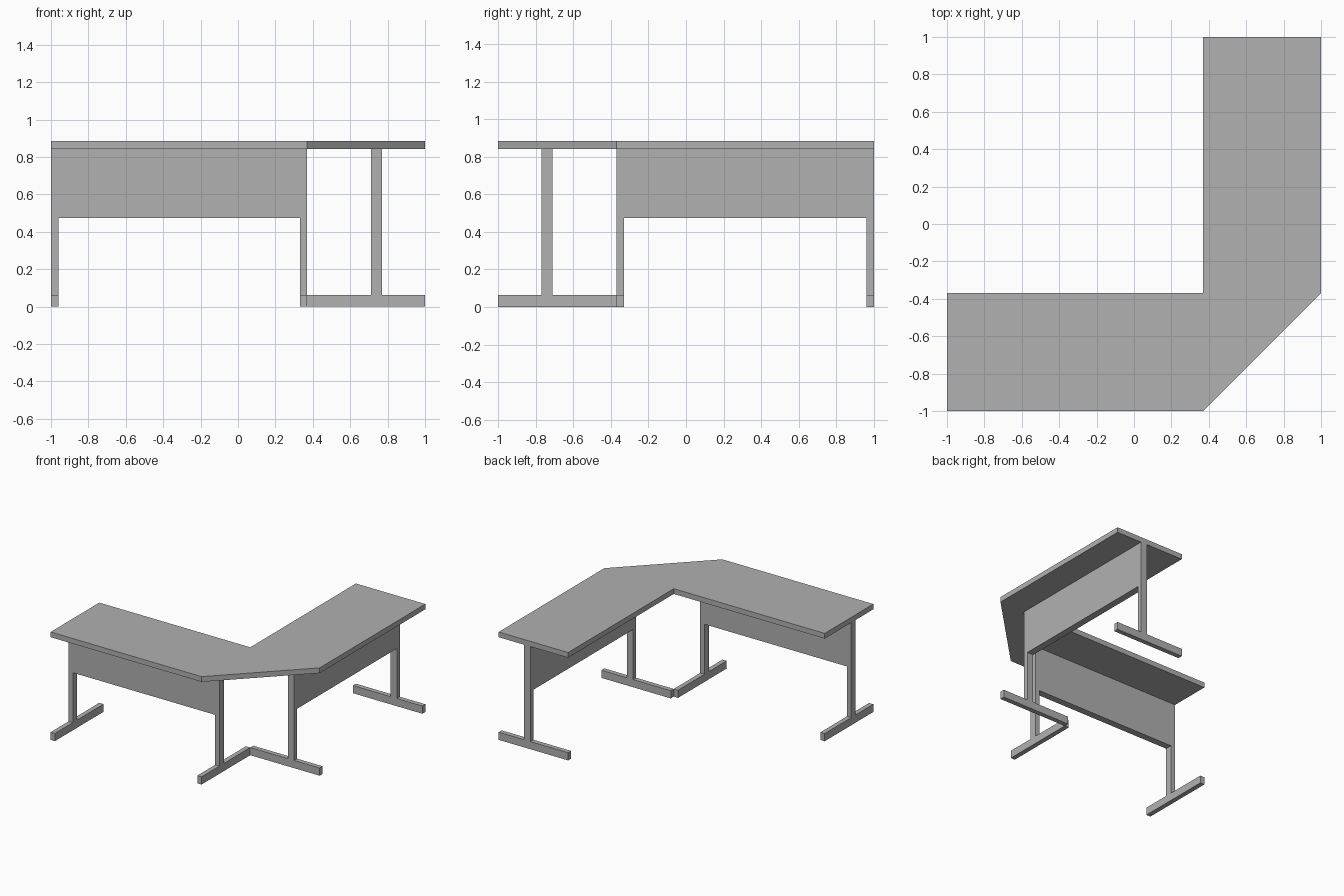
import bpy
import bmesh
from mathutils import Matrix, Vector

cube = bpy.data.objects.get("Cube")
if cube:
    bpy.data.objects.remove(cube, do_unlink=True)

grey = bpy.data.materials.new("light grey")
grey.use_nodes = True
colour = (0.44, 0.44, 0.44, 1)
grey.diffuse_color = colour
grey.node_tree.nodes["Principled BSDF"].inputs["Base Color"].default_value = colour

INNER = 0.37          # where the two wings meet
TOP, UNDER = 0.885, 0.842
FOOT_H = 0.063
LEG_T = 0.039         # leg thickness along the wing
PANEL_Z = 0.473       # lower edge of the modesty panel
BACK, FRONT = -0.712, -0.769

# Reflection across the corner diagonal: (x, y) -> (-y, -x)
DIAGONAL = Matrix(((0, -1, 0, 0), (-1, 0, 0, 0), (0, 0, 1, 0), (0, 0, 0, 1)))


def prism(name, outline, sweep, transform=None):
    """Extrude a flat outline of 3D points along the sweep vector."""
    bm = bmesh.new()
    face = bm.faces.new([bm.verts.new(p) for p in outline])
    result = bmesh.ops.extrude_face_region(bm, geom=[face], use_keep_orig=True)
    moved = [g for g in result["geom"] if isinstance(g, bmesh.types.BMVert)]
    bmesh.ops.translate(bm, verts=moved, vec=Vector(sweep))
    if transform:
        bmesh.ops.transform(bm, matrix=transform, verts=bm.verts)
    bmesh.ops.recalc_face_normals(bm, faces=bm.faces)
    mesh = bpy.data.meshes.new(name)
    bm.to_mesh(mesh)
    bm.free()
    mesh.materials.append(grey)
    obj = bpy.data.objects.new(name, mesh)
    bpy.context.collection.objects.link(obj)
    return obj


# Corner desktop with the chamfered outer corner
corners = [(-1, -1), (INNER, -1), (1, -INNER), (1, 1),
           (INNER, 1), (INNER, -INNER), (-1, -INNER)]
prism("desktop", [(x, y, UNDER) for x, y in corners], (0, 0, TOP - UNDER))

# Each wing: an arch-shaped frame (legs and modesty panel) on two feet
arch = [(-1, FOOT_H), (-1, UNDER), (INNER, UNDER), (INNER, FOOT_H),
        (INNER - LEG_T, FOOT_H), (INNER - LEG_T, PANEL_Z),
        (-1 + LEG_T, PANEL_Z), (-1 + LEG_T, FOOT_H)]
for wing, transform in (("front", None), ("side", DIAGONAL)):
    prism(wing + "_legs_and_panel", [(x, FRONT, z) for x, z in arch],
          (0, BACK - FRONT, 0), transform)
    for end, x in (("outer", -1), ("inner", INNER - LEG_T)):
        base = [(x, -1, 0), (x + LEG_T, -1, 0),
                (x + LEG_T, -INNER, 0), (x, -INNER, 0)]
        prism(f"{wing}_{end}_foot", base, (0, 0, FOOT_H), transform)
